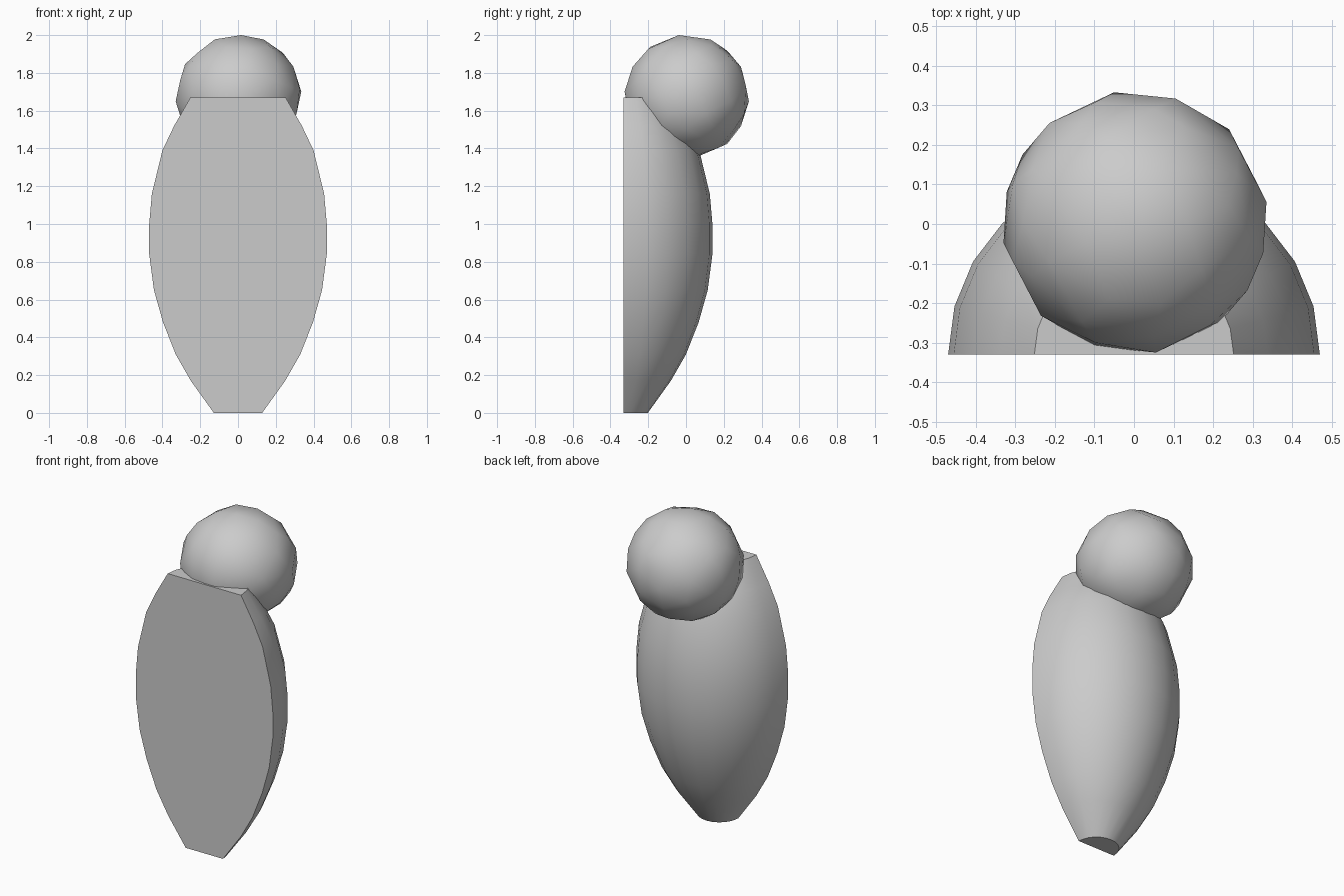
import bpy, bmesh, math
from mathutils import Vector

cube = bpy.data.objects.get("Cube")
if cube:
    bpy.data.objects.remove(cube, do_unlink=True)

# One plain grey for everything
grey = bpy.data.materials.new("plain grey")
grey.use_nodes = True
colour = (0.6, 0.6, 0.6, 1)
grey.diffuse_color = colour
grey.node_tree.nodes["Principled BSDF"].inputs["Base Color"].default_value = colour


def add_object(name, bm):
    mesh = bpy.data.meshes.new(name)
    bm.to_mesh(mesh)
    bm.free()
    obj = bpy.data.objects.new(name, mesh)
    bpy.context.collection.objects.link(obj)
    mesh.materials.append(grey)
    activate(obj)
    return obj


def activate(obj):
    for other in bpy.context.view_layer.objects:
        other.select_set(False)
    obj.select_set(True)
    bpy.context.view_layer.objects.active = obj


# Body: half-turned barrel with a flat front
FRONT = -0.33
SEGMENTS = 12
profile = [(0.128, 0), (0.25, 0.17), (0.33, 0.31), (0.397, 0.48), (0.445, 0.65),
           (0.47, 0.84), (0.47, 1.0), (0.456, 1.16), (0.4, 1.39), (0.338, 1.52), (0.252, 1.67)]
bm = bmesh.new()
rings = []
for r, z in profile:
    ring = []
    for i in range(SEGMENTS + 1):
        a = math.pi * i / SEGMENTS
        ring.append(bm.verts.new((r * math.cos(a), FRONT + r * math.sin(a), z)))
    rings.append(ring)
for low, high in zip(rings, rings[1:]):
    for i in range(SEGMENTS):
        bm.faces.new((low[i], low[i + 1], high[i + 1], high[i]))
bm.faces.new(rings[0])
bm.faces.new(rings[-1])
bm.faces.new([ring[0] for ring in rings] + [ring[-1] for ring in reversed(rings)])
bmesh.ops.recalc_face_normals(bm, faces=bm.faces)
add_object("body", bm)
bpy.ops.object.shade_smooth_by_angle(angle=math.radians(35))

# Head: coarse faceted ball
bm = bmesh.new()
bmesh.ops.create_icosphere(bm, subdivisions=3, radius=0.33)
head = add_object("head", bm)
head.modifiers.new("coarsen", 'DECIMATE').ratio = 0.45
bpy.ops.object.modifier_apply(modifier="coarsen")

# Fit the head to its place and size
low_corner = Vector((-0.33, -0.325, 1.35))
high_corner = Vector((0.335, 0.333, 2.0))
verts = head.data.vertices
for axis in range(3):
    values = [v.co[axis] for v in verts]
    lo, hi = min(values), max(values)
    scale = (high_corner[axis] - low_corner[axis]) / (hi - lo)
    for v in verts:
        v.co[axis] = low_corner[axis] + (v.co[axis] - lo) * scale
bpy.ops.object.shade_smooth_by_angle(angle=math.radians(35))
